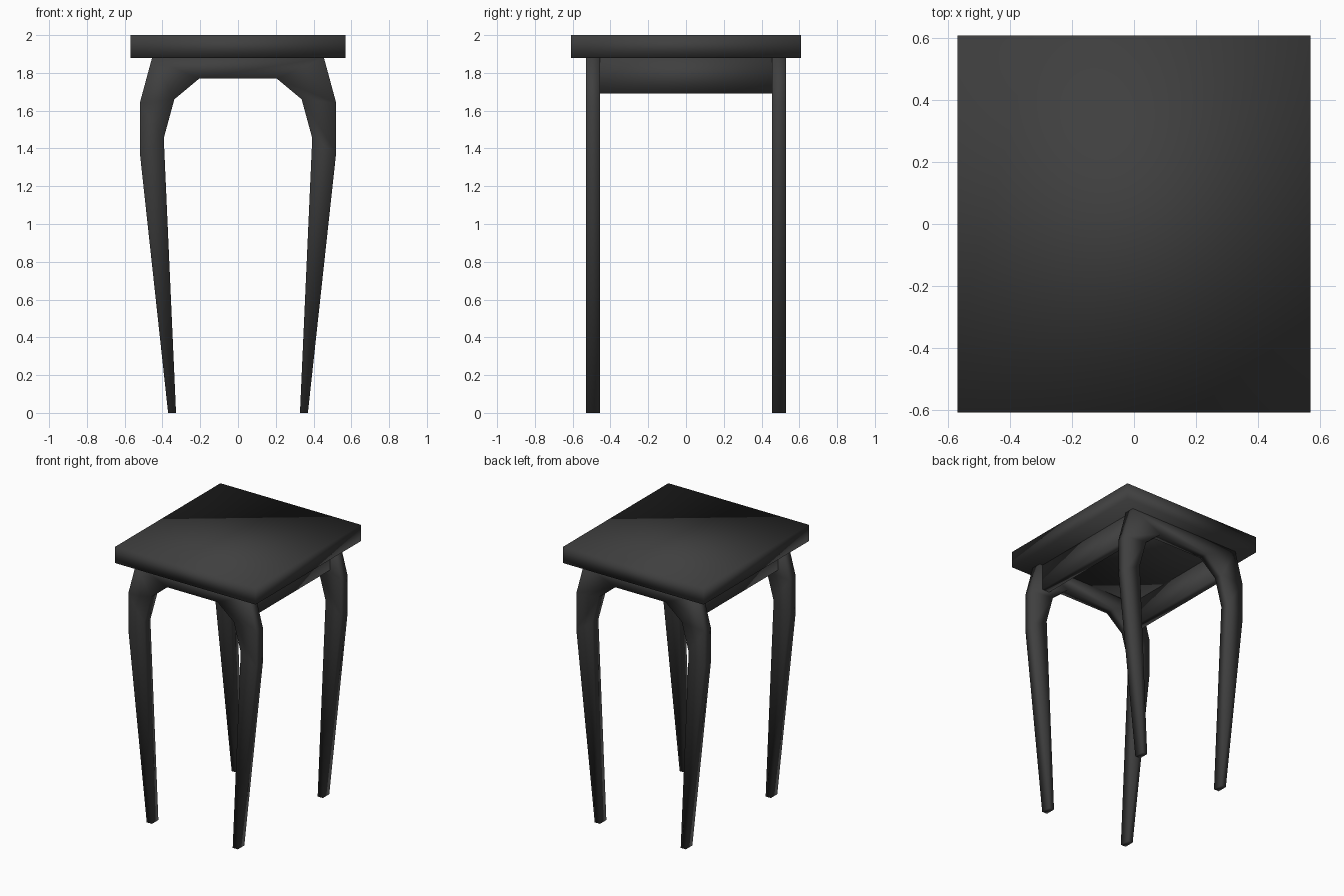
import bpy
import bmesh

cube = bpy.data.objects.get("Cube")
if cube:
    bpy.data.objects.remove(cube, do_unlink=True)

black = bpy.data.materials.new("black_wood")
black.use_nodes = True
colour = (0.05, 0.05, 0.05, 1)
black.diffuse_color = colour
black.node_tree.nodes["Principled BSDF"].inputs["Base Color"].default_value = colour


def finish(bm, name):
    """Turn a bmesh into a smooth-shaded wooden part."""
    bmesh.ops.recalc_face_normals(bm, faces=bm.faces)
    for face in bm.faces:
        face.smooth = True
    mesh = bpy.data.meshes.new(name)
    bm.to_mesh(mesh)
    bm.free()
    mesh.materials.append(black)
    obj = bpy.data.objects.new(name, mesh)
    bpy.context.collection.objects.link(obj)
    return obj


def box(name, low, high):
    bm = bmesh.new()
    bmesh.ops.create_cube(bm, size=1)
    for v in bm.verts:
        v.co = [(a + b) / 2 + c * (b - a) for a, b, c in zip(low, high, v.co)]
    return finish(bm, name)


# Matching outer and inner outline of one leg, from foot to crossbar
OUTER = [(0.37, 0), (0.52, 1.38), (0.52, 1.64), (0.455, 1.88)]
INNER = [(0.328, 0), (0.393, 1.455), (0.337, 1.66), (0.205, 1.77)]


def leg_frame(name, y_near, y_far):
    """Two legs joined by an arched crossbar, as a strip of extruded quads."""
    bm = bmesh.new()
    pairs = list(zip(OUTER, INNER))
    pairs += [((-a[0], a[1]), (-b[0], b[1])) for a, b in reversed(pairs)]
    rows = [[bm.verts.new((x, y_near, z)) for x, z in pair] for pair in pairs]
    for (a, b), (c, d) in zip(rows, rows[1:]):
        bm.faces.new((a, b, d, c))
    result = bmesh.ops.extrude_face_region(bm, geom=bm.faces[:], use_keep_orig=True)
    for item in result["geom"]:
        if isinstance(item, bmesh.types.BMVert):
            item.co.y = y_far
    return finish(bm, name)


# Seat slab
box("seat", (-0.57, -0.61, 1.88), (0.57, 0.61, 2.0))

# Arched leg frames
leg_frame("front_leg_frame", -0.53, -0.455)
leg_frame("back_leg_frame", 0.53, 0.455)

# Side rails between the frames
box("left_rail", (0.37, -0.455, 1.69), (0.43, 0.455, 1.88))
box("right_rail", (-0.43, -0.455, 1.69), (-0.37, 0.455, 1.88))
